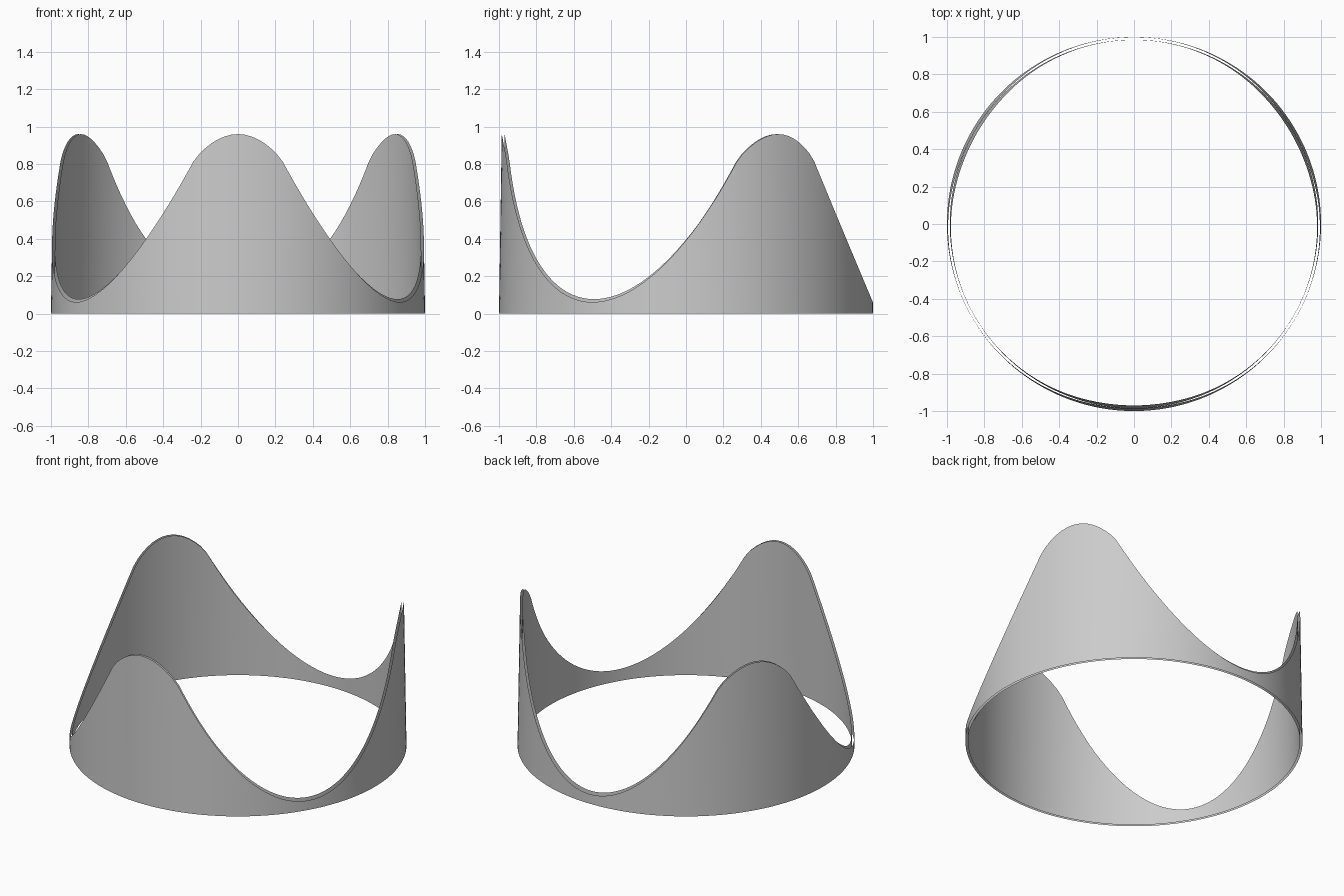
import bpy
import bmesh
import math

old = bpy.data.objects.get("Cube")
if old:
    bpy.data.objects.remove(old, do_unlink=True)

SEGMENTS = 180
PERIOD = 120      # degrees between the three peaks
TOP = 0.96

# Plain grey material
grey = bpy.data.materials.new("light_grey")
grey.use_nodes = True
color = (0.6, 0.6, 0.6, 1)
grey.diffuse_color = color
grey.node_tree.nodes["Principled BSDF"].inputs["Base Color"].default_value = color


def rim_height(angle):
    """Rounded peak caps that run into sweeping valleys."""
    from_peak = abs((angle + 90 + PERIOD / 2) % PERIOD - PERIOD / 2)
    if from_peak < 13:
        return TOP - 0.00072 * from_peak ** 2
    from_valley = math.radians(PERIOD / 2 - from_peak)
    return 0.062 + 2.46 * (1 - math.cos(from_valley))


def make_wall(name, radius, lift, inward):
    """Open wall with a wavy upper edge, leaning slightly inward."""
    bm = bmesh.new()
    columns = []
    for i in range(SEGMENTS):
        angle = 360 * i / SEGMENTS
        h = rim_height(angle)
        h += lift * max(0, 1 - h / 0.5)
        a = math.radians(angle)
        columns.append([
            bm.verts.new((r * math.cos(a), r * math.sin(a), z))
            for r, z in ((radius, 0), (radius - 0.015 * h / TOP, h))
        ])
    for i, (low, high) in enumerate(columns):
        next_low, next_high = columns[(i + 1) % SEGMENTS]
        face = bm.faces.new((low, next_low, next_high, high))
        if inward:
            face.normal_flip()
    mesh = bpy.data.meshes.new(name)
    bm.to_mesh(mesh)
    bm.free()
    mesh.materials.append(grey)
    wall = bpy.data.objects.new(name, mesh)
    bpy.context.collection.objects.link(wall)
    bpy.ops.object.select_all(action="DESELECT")
    wall.select_set(True)
    bpy.context.view_layer.objects.active = wall
    bpy.ops.object.shade_smooth_by_angle(angle=math.radians(30))


# Two thin nested walls, the inner one standing proud in the valleys
make_wall("outer_wall", 1.0, 0, False)
make_wall("inner_wall", 0.985, 0.018, True)
